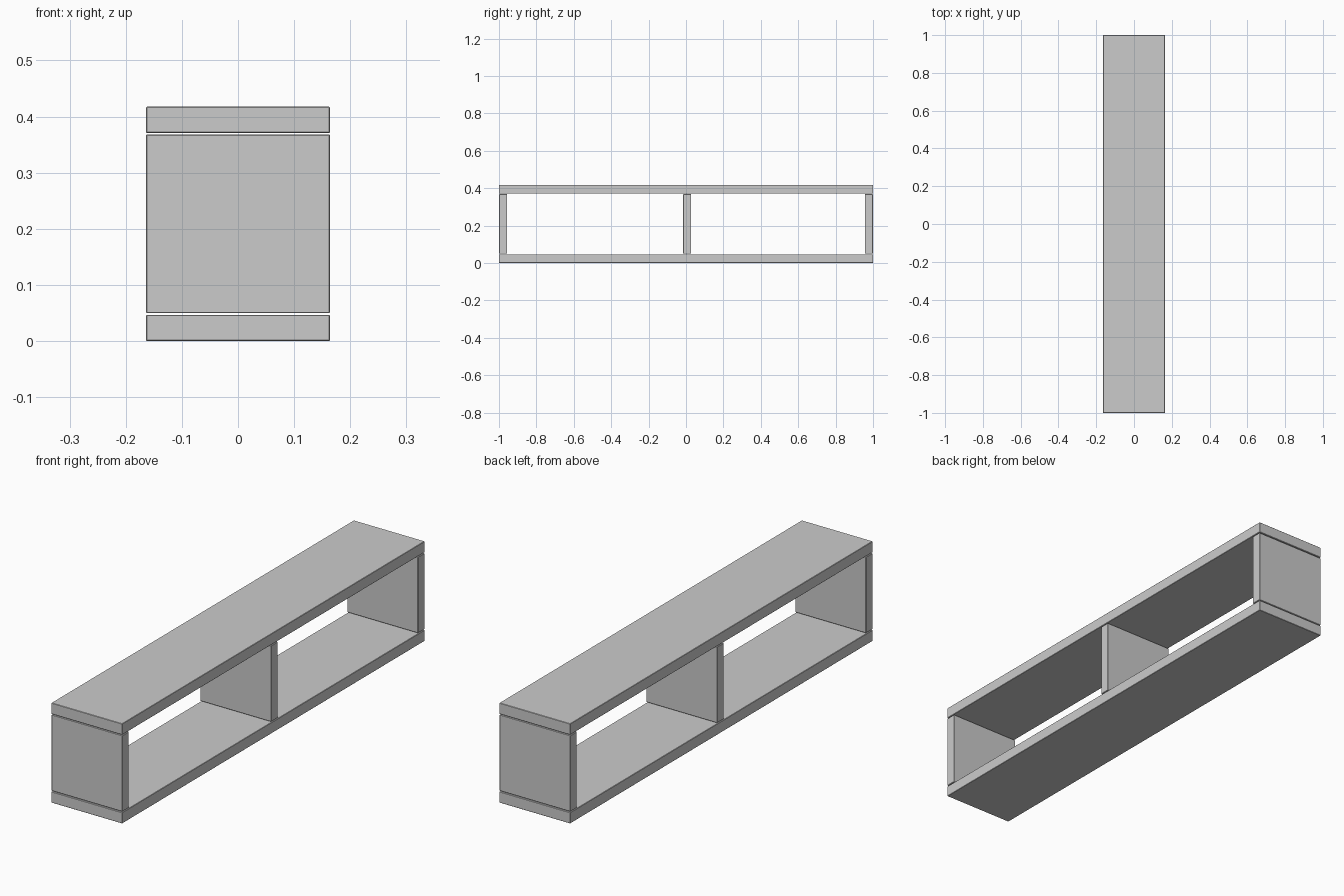
import bpy

if "Cube" in bpy.data.objects:
    bpy.data.objects.remove(bpy.data.objects["Cube"])


def board(name, x, y, z):
    """Box spanning the given (min, max) ranges, with slightly eased edges."""
    bpy.ops.mesh.primitive_cube_add(size=1)
    ob = bpy.context.object
    ob.name = name
    ob.location = [(a + b) / 2 for a, b in (x, y, z)]
    ob.scale = [b - a for a, b in (x, y, z)]
    bpy.ops.object.transform_apply(location=False, rotation=False, scale=True)
    bevel = ob.modifiers.new("eased_edges", 'BEVEL')
    bevel.width = 0.0015
    bevel.segments = 1
    return ob


X = (-0.164, 0.164)

# Long horizontal boards
board("bottom_shelf", X, (-1.0, 1.0), (0.0, 0.0465))
board("top_shelf", X, (-1.0, 1.0), (0.371, 0.4175))

# Uprights, with a fine shadow gap against the shelves
for name, y0 in (("front_upright", -0.999), ("middle_divider", -0.015), ("back_upright", 0.956)):
    board(name, X, (y0, y0 + 0.043), (0.0495, 0.368))
